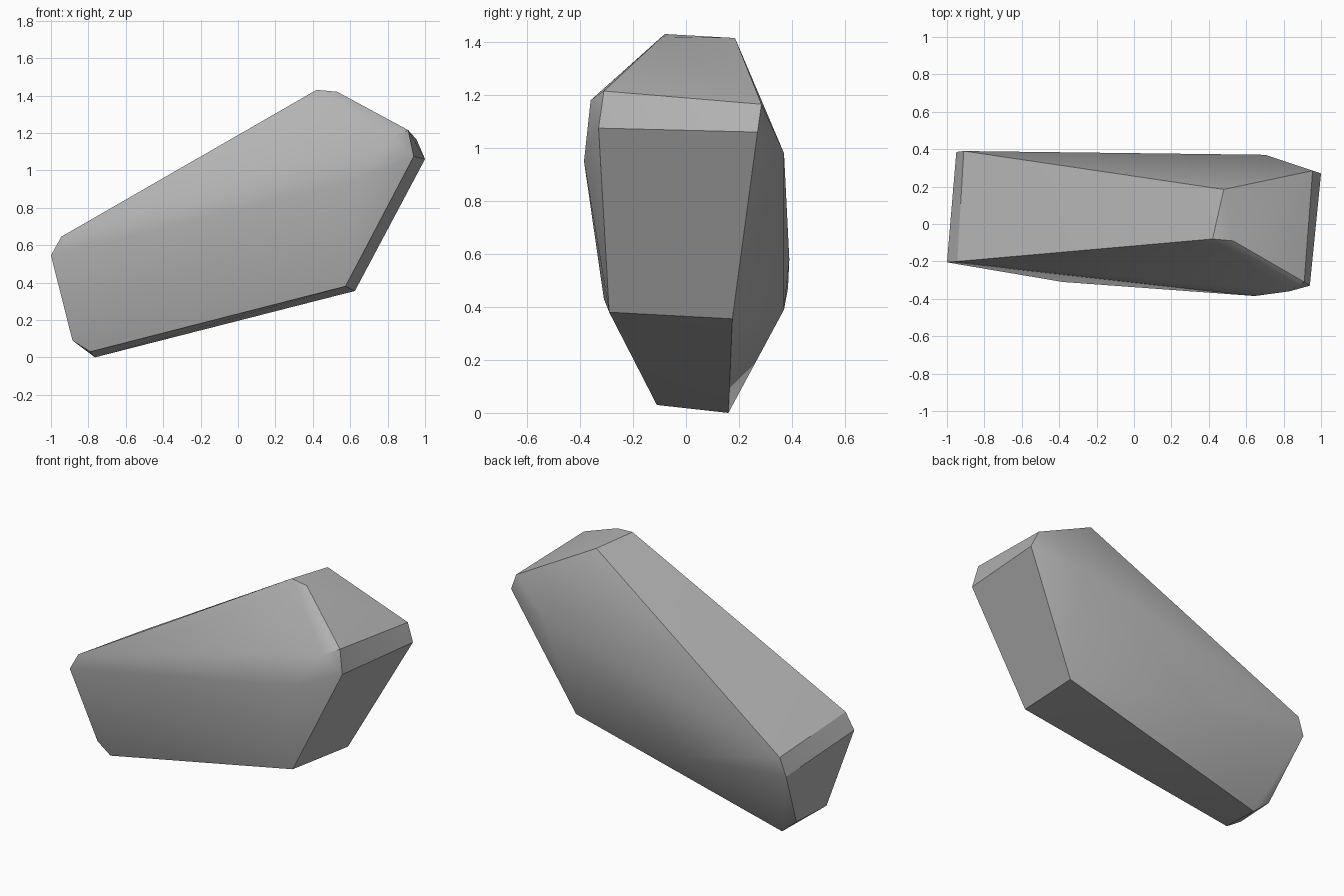
import bpy
import bmesh
import math

# Remove the default cube if it is there
default_cube = bpy.data.objects.get("Cube")
if default_cube:
    bpy.data.objects.remove(default_cube, do_unlink=True)


def make_material(name, colour):
    """Plain flat colour, shown in the viewport and in renders."""
    material = bpy.data.materials.new(name)
    material.use_nodes = True
    material.diffuse_color = colour
    shader = next(n for n in material.node_tree.nodes if n.type == "BSDF_PRINCIPLED")
    shader.inputs["Base Color"].default_value = colour
    shader.inputs["Roughness"].default_value = 0.9
    return material


# Chipped corners of the boulder, grouped by where they sit
peak = [(.42, -.08, 1.43), (.48, .185, 1.415), (.53, -.09, 1.42)]
upper_right_end = [(.91, -.31, 1.215), (.955, .285, 1.165), (.94, -.33, 1.075),
                   (1, .27, 1.06), (.83, -.36, 1.18)]
lower_right_end = [(.575, -.29, .38), (.625, .175, .355)]
upper_left_end = [(-1, -.205, .545), (-.945, -.2, .645),
                  (-.95, .385, .47), (-.91, .39, .58)]
foot = [(-.885, -.1, .09), (-.79, -.11, .03), (-.765, .16, 0), (-.87, .17, .09)]
front_bulge = [(.645, -.385, .95), (-.38, -.31, .43)]
back_bulge = [(.7, .37, .98), (-.2, .37, .39)]

# Wrap the corners in one faceted skin
bm = bmesh.new()
for group in (peak, upper_right_end, lower_right_end, upper_left_end,
              foot, front_bulge, back_bulge):
    for corner in group:
        bm.verts.new(corner)
bmesh.ops.convex_hull(bm, input=bm.verts)
loose = [v for v in bm.verts if not v.link_faces]
bmesh.ops.delete(bm, geom=loose, context="VERTS")

# Merge triangles that lie in nearly the same plane into broad facets
bmesh.ops.dissolve_limit(bm, angle_limit=math.radians(2),
                         verts=bm.verts, edges=bm.edges)
bmesh.ops.recalc_face_normals(bm, faces=bm.faces)

mesh = bpy.data.meshes.new("boulder")
bm.to_mesh(mesh)
bm.free()
mesh.materials.append(make_material("stone grey", (.45, .45, .45, 1)))
boulder = bpy.data.objects.new("boulder", mesh)
bpy.context.collection.objects.link(boulder)

# Soft shading on gentle bends, crisp on the chipped edges
bpy.ops.object.select_all(action="DESELECT")
boulder.select_set(True)
bpy.context.view_layer.objects.active = boulder
bpy.ops.object.shade_smooth_by_angle(angle=math.radians(30))
